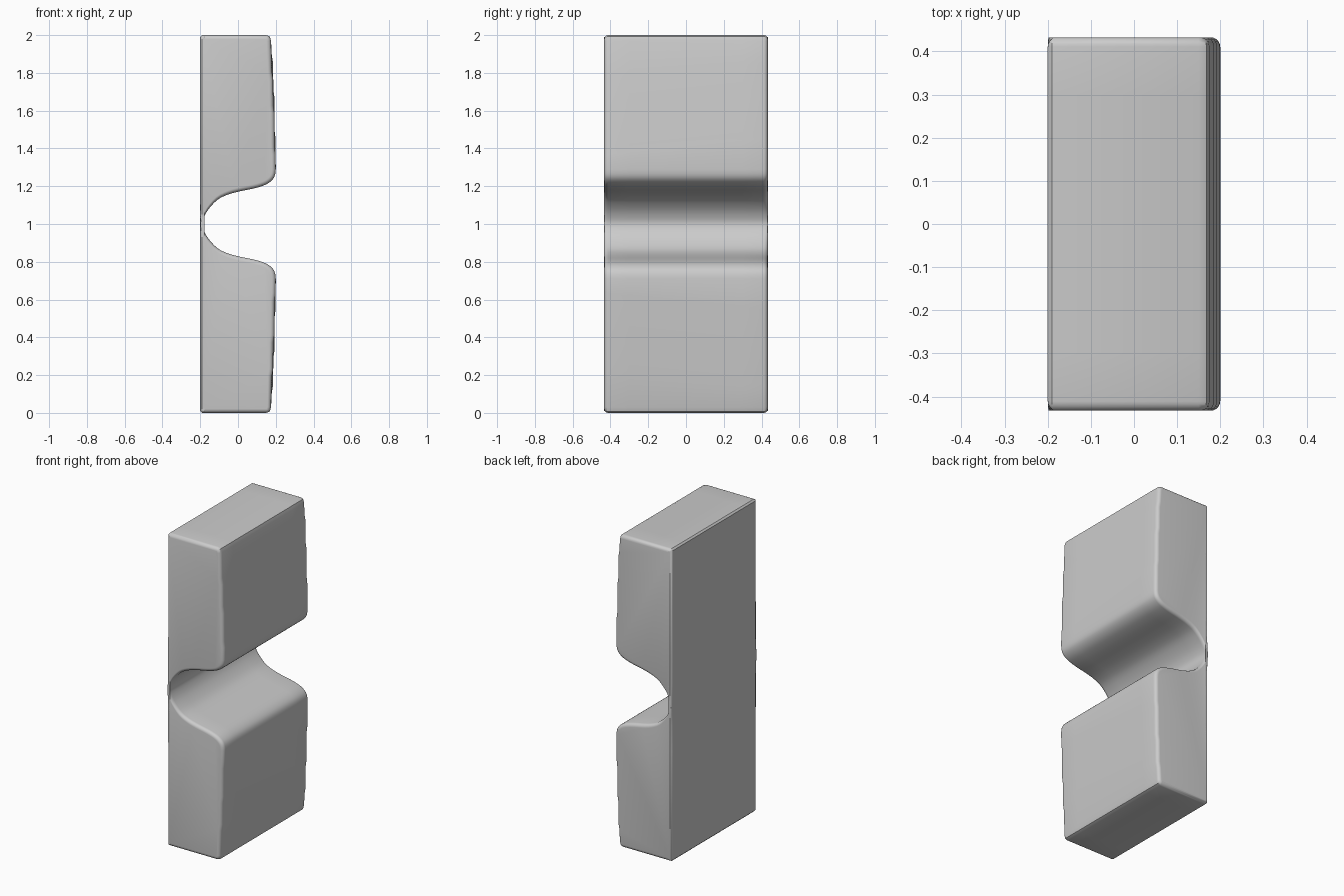
import bpy
import bmesh
import math
from mathutils import Vector

cube = bpy.data.objects.get("Cube")
if cube:
    bpy.data.objects.remove(cube, do_unlink=True)

MID, HALF_DEPTH, ROUND = 1.0, 0.433, 0.022

# Half outline as (x, distance from the middle height)
NOTCH = [(-0.188, 0), (-0.18, 0.035), (-0.155, 0.08), (-0.106, 0.13), (-0.05, 0.157),
         (0.01, 0.173), (0.06, 0.183), (0.106, 0.194), (0.15, 0.21), (0.18, 0.232),
         (0.195, 0.257), (0.2, 0.29)]
STEPS = [(0.199, 0.41), (0.194, 0.45), (0.193, 0.63), (0.187, 0.67),
         (0.186, 0.81), (0.179, 0.85)]
END = [(0.175, 0.97), (0.168, 0.992), (0.15, 1.0), (-0.19, 1.0), (-0.2, 0.99)]
BACK = [(-0.2, 0.3), (-0.2, 0.13), (-0.2, 0.06)]


def smooth_curve(points, cuts=3):
    """Catmull-Rom curve through the points."""
    pts = [Vector(p) for p in points]
    pts = [Vector((pts[1].x, -pts[1].y))] + pts + [pts[-1] + Vector((0, 0.03))]
    out = []
    for a, b, c, d in zip(pts, pts[1:], pts[2:], pts[3:]):
        for i in range(cuts):
            t = i / cuts
            out.append(0.5 * (2 * b + (c - a) * t + (2 * a - 5 * b + 4 * c - d) * t ** 2
                              + (3 * b - a - 3 * c + d) * t ** 3))
    return out + [pts[-2]]


CURVE = [tuple(p) for p in smooth_curve(NOTCH)]


def outline(y, inset):
    """Closed outline at depth y, with slanted steps on the grip face."""
    half = CURVE + [(x, d + 0.1 * y) for x, d in STEPS] + END + BACK
    ring = [Vector((x, MID + d)) for x, d in half]
    ring += [Vector((-0.2, MID))]
    ring += [Vector((x, MID - d)) for x, d in reversed(half[1:])]
    result = []
    for i, p in enumerate(ring):
        edge = (ring[(i + 1) % len(ring)] - ring[i - 1]).normalized()
        inward = Vector((-edge.y, edge.x))
        thin = min(1, 0.15 + abs(p.y - MID) / 0.2)
        q = p + inward * inset * thin
        result.append((q.x, y, q.y))
    return result


# Depth stations: rounded rim, straight body, rounded rim
rim = []
for i in range(6):
    a = math.radians(90 * i / 5)
    rim.append((-HALF_DEPTH + ROUND * (1 - math.sin(a)), ROUND * (1 - math.cos(a))))
stations = rim[::-1] + [(y / 10, 0) for y in range(-3, 4)] + [(-y, s) for y, s in rim]
stations.sort()

bm = bmesh.new()
rings = [[bm.verts.new(co) for co in outline(y, s)] for y, s in stations]
for a, b in zip(rings, rings[1:]):
    for i in range(len(a)):
        j = (i + 1) % len(a)
        bm.faces.new((a[i], a[j], b[j], b[i]))
bm.faces.new(rings[0])
bm.faces.new(rings[-1][::-1])
bmesh.ops.recalc_face_normals(bm, faces=bm.faces)
mesh = bpy.data.meshes.new("notched_block")
bm.to_mesh(mesh)
bm.free()
block = bpy.data.objects.new("notched_block", mesh)
bpy.context.collection.objects.link(block)

# Plain grey
grey = bpy.data.materials.new("plain_grey")
grey.use_nodes = True
grey.diffuse_color = (0.6, 0.6, 0.6, 1)
grey.node_tree.nodes["Principled BSDF"].inputs["Base Color"].default_value = (0.6, 0.6, 0.6, 1)
mesh.materials.append(grey)

bpy.ops.object.select_all(action="DESELECT")
block.select_set(True)
bpy.context.view_layer.objects.active = block
bpy.ops.object.shade_smooth_by_angle(angle=math.radians(40))
